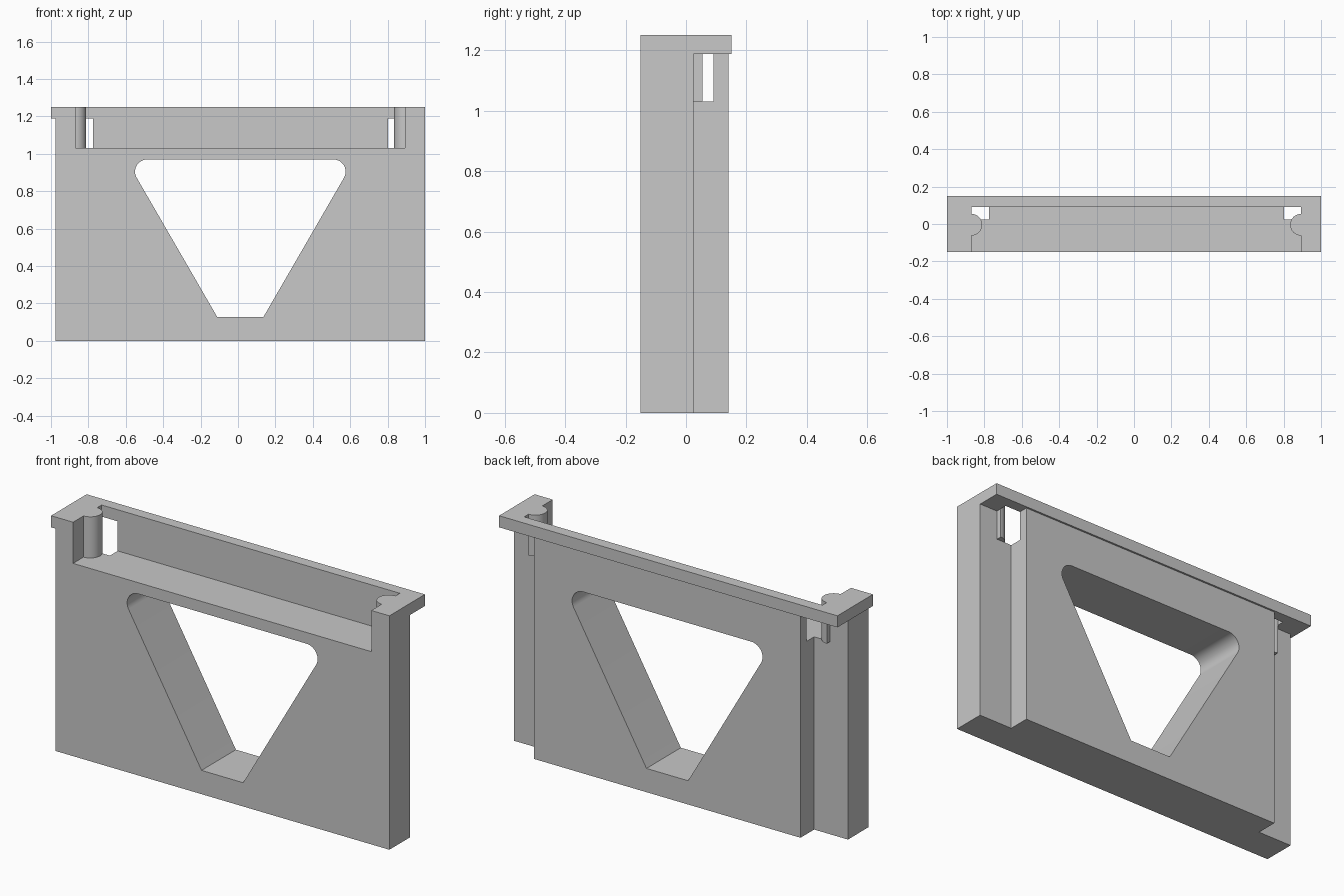
import bpy, bmesh, math
from mathutils import Matrix

cube = bpy.data.objects.get("Cube")
if cube:
    bpy.data.objects.remove(cube, do_unlink=True)

grey = bpy.data.materials.new("plain grey")
grey.use_nodes = True
colour = (0.58, 0.58, 0.58, 1)
grey.diffuse_color = colour
grey.node_tree.nodes["Principled BSDF"].inputs["Base Color"].default_value = colour

FRONT, SLAB_BACK, BLOCK_BACK, RIM_BACK = -0.15, 0.025, 0.14, 0.15
FLOOR, RIM_BOTTOM, TOP = 1.03, 1.188, 1.25
TRAY_LEFT, TRAY_RIGHT, TRAY_BACK = -0.87, 0.893, 0.091
MID = 0.0125


def prism(name, outline, low, high, upright=False):
    """Extrude a closed outline along z, or along y when upright."""
    bm = bmesh.new()
    face = bm.faces.new([bm.verts.new((a, b, low)) for a, b in outline])
    ext = bmesh.ops.extrude_face_region(bm, geom=[face])
    moved = [v for v in ext["geom"] if isinstance(v, bmesh.types.BMVert)]
    bmesh.ops.translate(bm, verts=moved, vec=(0, 0, high - low))
    if upright:
        bm.transform(Matrix.Rotation(math.radians(90), 4, "X"))
    bm.normal_update()
    bmesh.ops.recalc_face_normals(bm, faces=bm.faces)
    mesh = bpy.data.meshes.new(name)
    bm.to_mesh(mesh)
    bm.free()
    mesh.materials.append(grey)
    obj = bpy.data.objects.new(name, mesh)
    bpy.context.collection.objects.link(obj)
    return obj


def rect(x0, x1, y0, y1):
    return [(x0, y0), (x1, y0), (x1, y1), (x0, y1)]


def arc(cx, cy, radius, start, end, steps):
    angles = [math.radians(start + (end - start) * i / steps) for i in range(steps + 1)]
    return [(cx + radius * math.cos(a), cy + radius * math.sin(a)) for a in angles]


def combine(target, tool, operation):
    """Apply a boolean and remove the tool object."""
    mod = target.modifiers.new(operation.lower(), "BOOLEAN")
    mod.operation, mod.solver, mod.object = operation, "EXACT", tool
    bpy.ops.object.select_all(action="DESELECT")
    bpy.context.view_layer.objects.active = target
    target.select_set(True)
    bpy.ops.object.modifier_apply(modifier=mod.name)
    bpy.data.objects.remove(tool, do_unlink=True)


# Panel: wide front slab with a narrower block behind it
body = prism("panel", [
    (-0.975, FRONT), (1, FRONT), (1, SLAB_BACK), (0.802, SLAB_BACK),
    (0.802, BLOCK_BACK), (-0.775, BLOCK_BACK), (-0.775, SLAB_BACK), (-0.975, SLAB_BACK),
], 0, RIM_BOTTOM)

# Tapered window with rounded upper corners
right_corner = arc(MID + 0.498, 0.905, 0.065, -30, 90, 12)
left_corner = [(2 * MID - x, z) for x, z in reversed(right_corner)]
window = [(MID - 0.123, 0.127), (MID + 0.123, 0.127)] + right_corner + left_corner
combine(body, prism("window_cutter", window, -0.3, 0.3, upright=True), "DIFFERENCE")

# Overhanging top rim
combine(body, prism("rim", rect(-1, 1, FRONT, RIM_BACK), RIM_BOTTOM, TOP), "UNION")

# Tray recess, open at the front and top, breaking through at both rear corners
combine(body, prism("tray_cutter", rect(TRAY_LEFT, TRAY_RIGHT, FRONT - 0.1, TRAY_BACK),
                    FLOOR, TOP + 0.1), "DIFFERENCE")

# Half-round pillars on the tray's end walls
for x, start in ((TRAY_LEFT, -90), (TRAY_RIGHT, 90)):
    pillar = prism("pillar", arc(x, -0.004, 0.058, start, start + 180, 24), FLOOR, TOP)
    combine(body, pillar, "UNION")

bpy.ops.object.shade_smooth_by_angle(angle=math.radians(30))
